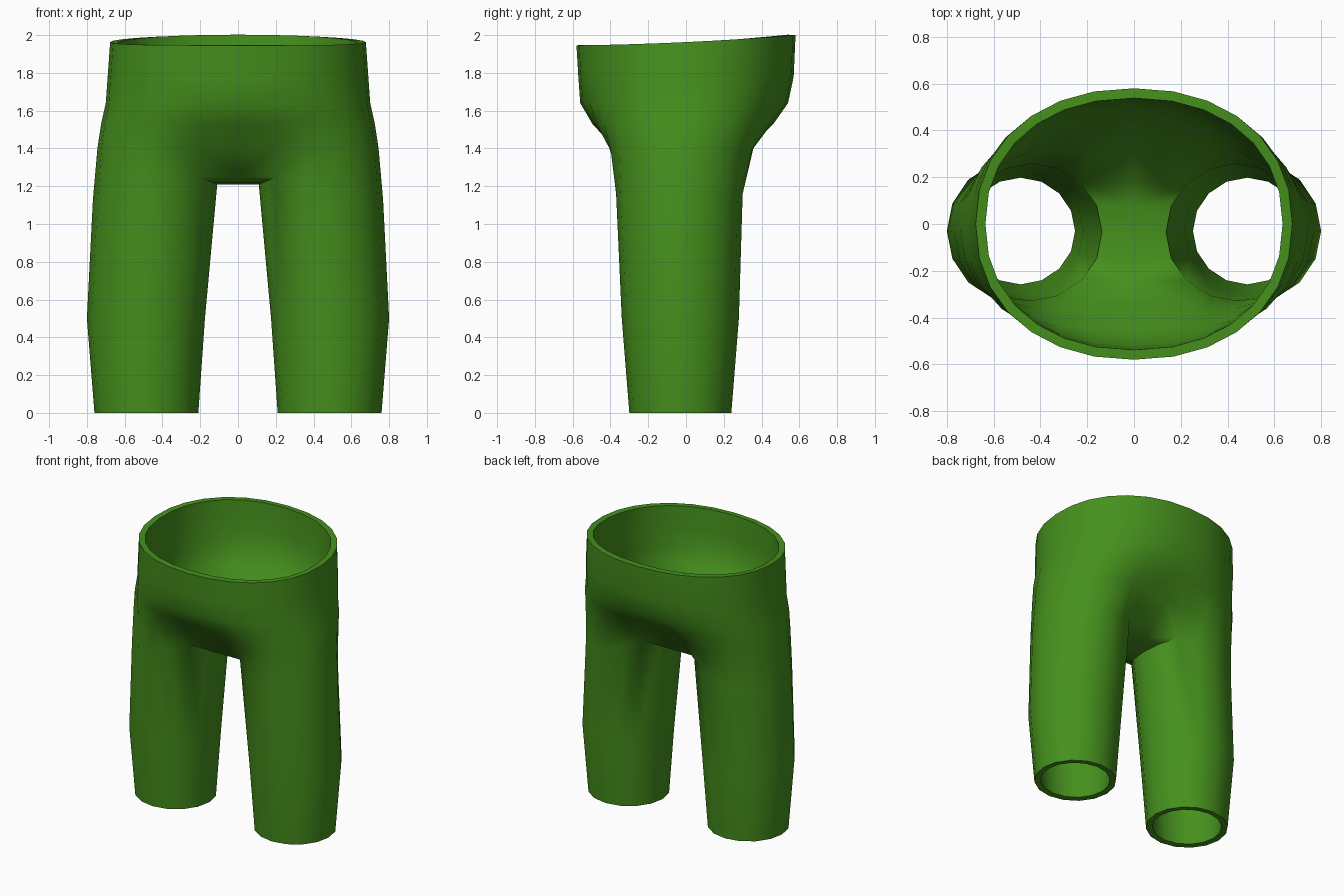
import bpy, bmesh, math

if "Cube" in bpy.data.objects:
    bpy.data.objects.remove(bpy.data.objects["Cube"])

N = 16                      # sides of each leg
bm = bmesh.new()


def skin(lower, upper):
    """Bridge two matching chains of vertices with quads."""
    for i in range(len(lower) - 1):
        bm.faces.new((lower[i], lower[i + 1], upper[i + 1], upper[i]))


def leg_ring(z, x0, x1, y0, y1, lift=None):
    cx, cy, rx, ry = (x0 + x1) / 2, (y0 + y1) / 2, (x1 - x0) / 2, (y1 - y0) / 2
    ring = []
    for k in range(N):
        a = 2 * math.pi * k / N
        dz = lift.get(abs(k - 8), 0) if lift else 0
        ring.append(bm.verts.new((cx + rx * math.cos(a), cy + ry * math.sin(a), z + dz)))
    return ring


def torso_point(j, rx, front, back):
    """Point j of 0..14 on a squarish half oval, front centre to back centre."""
    a = math.pi * (j / 14 - 0.5)
    c, s = math.cos(a), math.sin(a)
    x = 0 if j in (0, 14) else rx * c ** 0.92
    y = math.copysign(abs(s) ** 0.92, s) * (back if s > 0 else front)
    return x, y


# leg tube; the inside of the top ring rises to the crotch
rings = [leg_ring(0, 0.21, 0.76, -0.30, 0.24),
         leg_ring(0.5, 0.175, 0.80, -0.34, 0.28),
         leg_ring(1.13, 0.11, 0.768, -0.37, 0.30,
                  {0: 0.08, 1: 0.09, 2: 0.12, 3: 0.08, 4: 0.03})]
for lo, up in zip(rings, rings[1:]):
    skin(lo + lo[:1], up + up[:1])
top = rings[-1]

# crotch band reaching the centre line
inner = top[6:11]
centre = [bm.verts.new((0, v.co.y, v.co.z)) for v in inner]
skin(inner, centre)

# hips and waist: blend from the leg outline to the waist oval
base = [centre[-1]] + top[10:] + top[:7] + [centre[0]]
base_xy = [(v.co.x, v.co.y) for v in base]
prev = base
for z, t, rx, front, back in ((1.40, 0.35, 0.70, 0.57, 0.56),
                              (1.53, 0.75, 0.71, 0.57, 0.55),
                              (1.64, 1, 0.70, 0.56, 0.54),
                              (1.78, 1, 0.69, 0.57, 0.57),
                              (None, 1, 0.677, 0.58, 0.58)):
    row = []
    for j, (bx, by) in enumerate(base_xy):
        tx, ty = torso_point(j, rx, front, back)
        x, y = bx + (tx - bx) * t, by + (ty - by) * t
        h = z if z else 1.963 + 0.047 * y + 0.03 * y * y
        row.append(bm.verts.new((x, y, h)))
    skin(prev, row)
    prev = row

mesh = bpy.data.meshes.new("trousers")
bm.to_mesh(mesh)
bm.free()
trousers = bpy.data.objects.new("trousers", mesh)
bpy.context.collection.objects.link(trousers)

# mirror the half and give the cloth thickness
mirror = trousers.modifiers.new("mirror", 'MIRROR')
mirror.use_clip = True
cloth = trousers.modifiers.new("cloth", 'SOLIDIFY')
cloth.thickness = 0.042
cloth.offset = -1

mat = bpy.data.materials.new("green_cloth")
mat.diffuse_color = (0.06, 0.28, 0.012, 1)
mat.use_nodes = True
mat.node_tree.nodes["Principled BSDF"].inputs["Base Color"].default_value = mat.diffuse_color
mesh.materials.append(mat)

bpy.context.view_layer.objects.active = trousers
trousers.select_set(True)
bpy.ops.object.convert(target='MESH')
bpy.ops.object.shade_smooth_by_angle(angle=math.radians(60))
